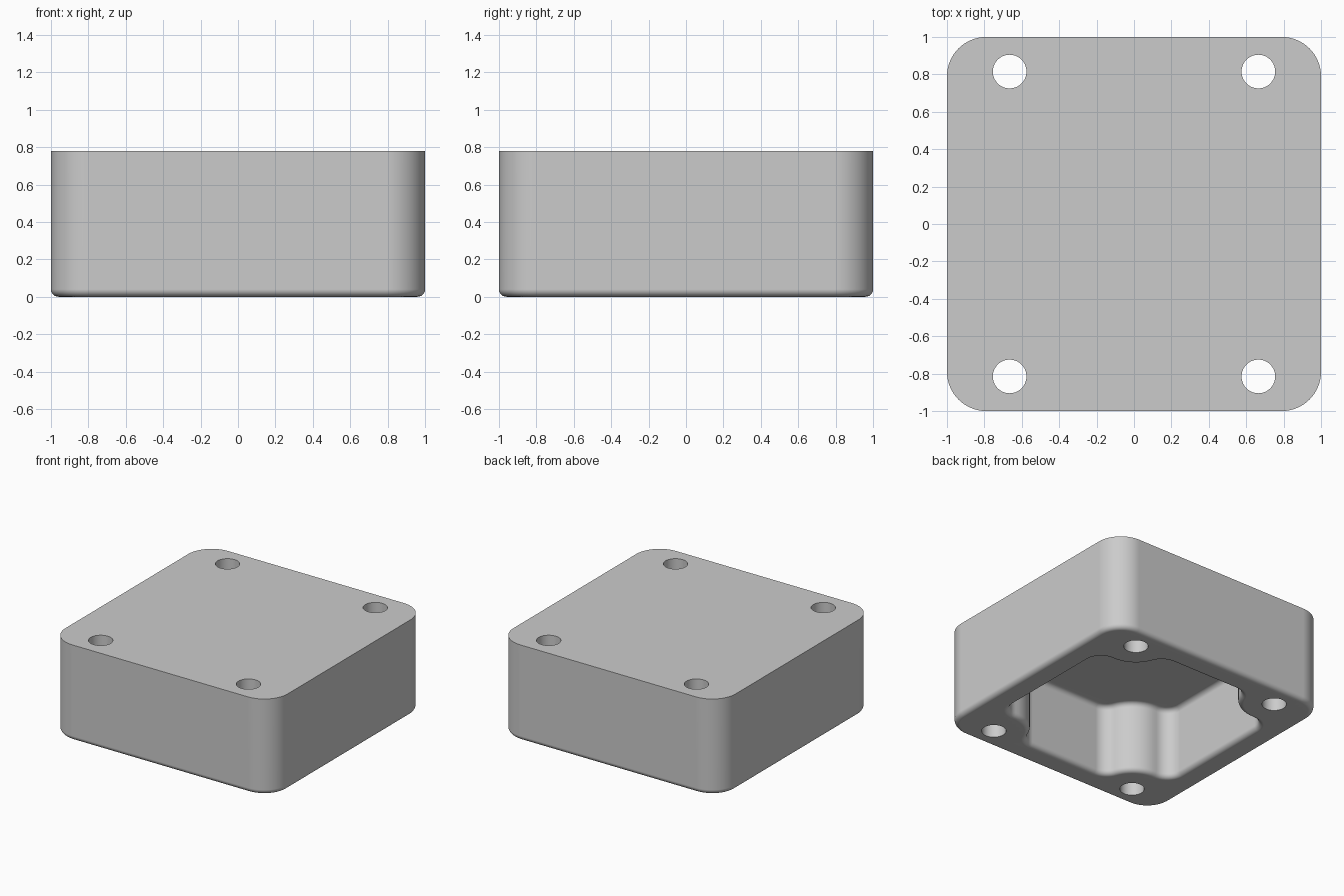
import bpy, bmesh
from math import cos, sin, pi, sqrt, atan2

cube = bpy.data.objects.get("Cube")
if cube:
    bpy.data.objects.remove(cube, do_unlink=True)

HEIGHT, CEILING = 0.78, 0.58
CORNER, WALL = 0.21, 0.80          # outer corner radius, inner wall position
HOLE_X, HOLE_Y, HOLE_R = 0.665, 0.815, 0.09
BOSS_R, NOTCH_R = 0.265, 0.12      # screw boss and the round next to it
EDGE, STEPS = 0.04, 6              # edge rounding


def arc(cx, cy, r, a0, a1, n):
    return [(cx + r * cos(a0 + (a1 - a0) * i / n),
             cy + r * sin(a0 + (a1 - a0) * i / n)) for i in range(n + 1)]


def four_corners(quarter):
    """Mirror a counter-clockwise quarter outline into a full loop."""
    left = [(-x, y) for x, y in reversed(quarter)]
    return quarter + left + [(-x, -y) for x, y in quarter + left]


def outer_outline(d):
    c = 1 - CORNER
    return four_corners(arc(c, c, CORNER + d, 0, pi / 2, 16))


def cavity_outline(d):
    """Inner wall bulging around the bosses; d moves it into the wall."""
    gap = BOSS_R + NOTCH_R
    c = WALL - NOTCH_R
    y1 = HOLE_Y - sqrt(gap ** 2 - (HOLE_X - c) ** 2)
    x2 = HOLE_X - sqrt(gap ** 2 - (HOLE_Y - c) ** 2)
    t1 = atan2(HOLE_Y - y1, HOLE_X - c)
    t2 = atan2(HOLE_Y - c, HOLE_X - x2)
    side = arc(c, y1, NOTCH_R + d, 0, t1, 10)
    boss = arc(HOLE_X, HOLE_Y, BOSS_R - d, t1 - pi, t2 - pi, 12)
    back = arc(x2, c, NOTCH_R + d, t2, pi / 2, 10)
    return four_corners(side + boss[1:-1] + back)


bm = bmesh.new()


def loop(points, z):
    verts = [bm.verts.new((x, y, z)) for x, y in points]
    for a, b in zip(verts, verts[1:] + verts[:1]):
        bm.edges.new((a, b))
    return verts


def skin(loops):
    for low, high in zip(loops, loops[1:]):
        n = len(low)
        for i in range(n):
            j = (i + 1) % n
            bm.faces.new((low[i], low[j], high[j], high[i]))


def fill(loops):
    edges = [bm.edges.get((a, b)) for v in loops for a, b in zip(v, v[1:] + v[:1])]
    bmesh.ops.triangle_fill(bm, edges=edges, use_beauty=True)


turns = [pi / 2 * i / STEPS for i in range(STEPS + 1)]

# Outer shell with a rounded bottom edge and a sharp top edge
shell = [loop(outer_outline(EDGE * (sin(t) - 1)), EDGE * (1 - cos(t))) for t in turns]
shell.append(loop(outer_outline(0), HEIGHT))
skin(shell)

# Cavity with a rounded lip and a rounded ceiling edge
cavity = [loop(cavity_outline(EDGE * (1 - sin(t))), EDGE * (1 - cos(t))) for t in turns]
cavity += [loop(cavity_outline(EDGE * (cos(t) - 1)), CEILING - EDGE * (1 - sin(t)))
           for t in turns]
skin(cavity)

# Screw holes running the full height
holes = []
for sx in (-1, 1):
    for sy in (-1, 1):
        ring = arc(sx * HOLE_X, sy * HOLE_Y, HOLE_R, 0, 2 * pi, 40)[:-1]
        holes.append((loop(ring, 0), loop(ring, HEIGHT)))
        skin(holes[-1])

# Flat top, rim and cavity ceiling
fill([shell[-1]] + [h[1] for h in holes])
fill([shell[0], cavity[0]] + [h[0] for h in holes])
fill([cavity[-1]])
bmesh.ops.recalc_face_normals(bm, faces=bm.faces)

mesh = bpy.data.meshes.new("box_cover")
bm.to_mesh(mesh)
bm.free()
cover = bpy.data.objects.new("box_cover", mesh)
bpy.context.collection.objects.link(cover)

# Plain grey finish
grey = bpy.data.materials.new("plain grey")
grey.use_nodes = True
grey.diffuse_color = (0.6, 0.6, 0.6, 1)
grey.node_tree.nodes["Principled BSDF"].inputs["Base Color"].default_value = (0.6, 0.6, 0.6, 1)
mesh.materials.append(grey)

# Smooth rounds, crisp rims
bpy.ops.object.select_all(action='DESELECT')
cover.select_set(True)
bpy.context.view_layer.objects.active = cover
bpy.ops.object.shade_smooth_by_angle(angle=pi / 6)
weighted = cover.modifiers.new("even_shading", 'WEIGHTED_NORMAL')
weighted.keep_sharp = True
